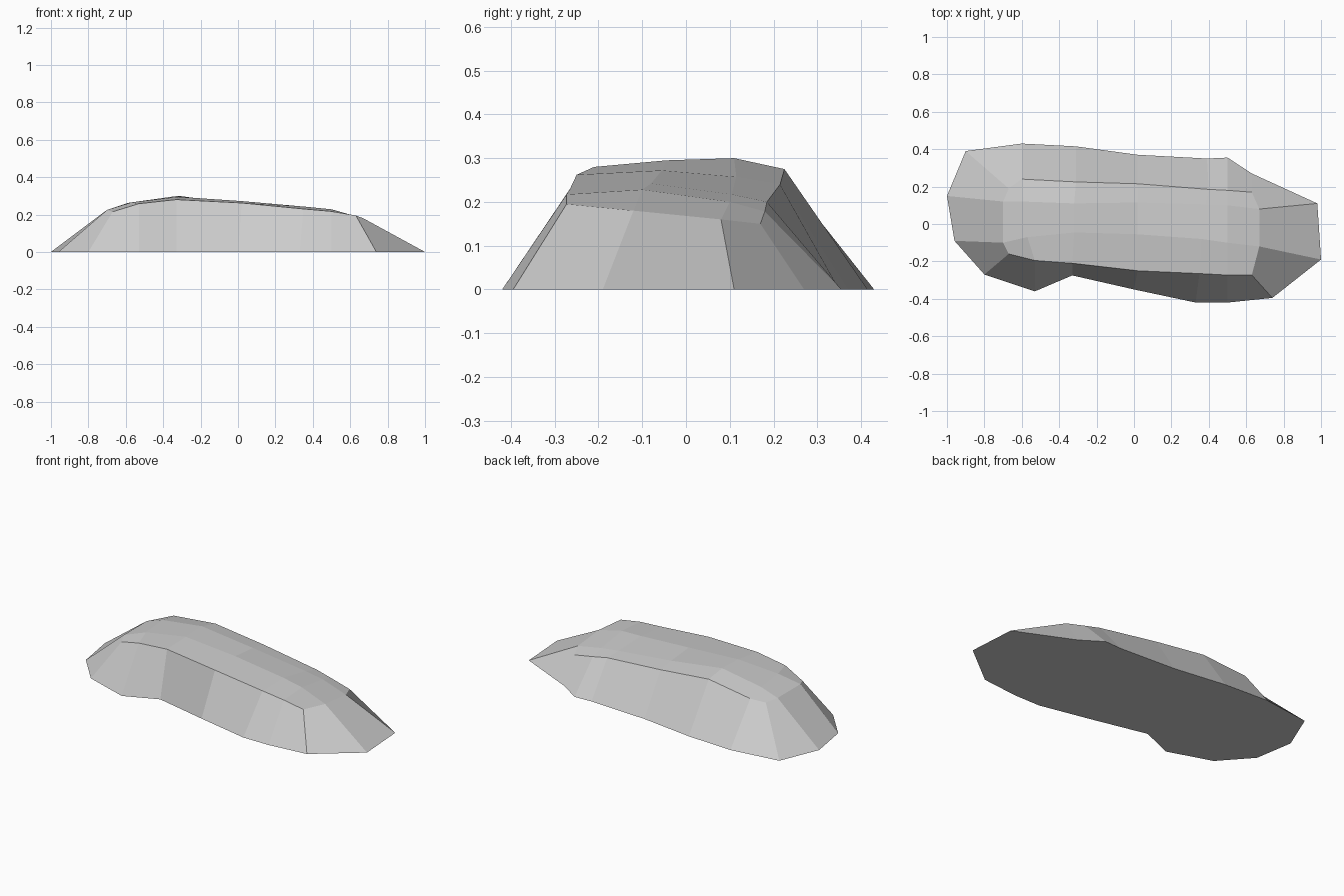
import bpy
import bmesh

# Remove the default object
default_cube = bpy.data.objects.get("Cube")
if default_cube:
    bpy.data.objects.remove(default_cube, do_unlink=True)


def make_material(name, grey):
    material = bpy.data.materials.new(name)
    material.use_nodes = True
    colour = (grey, grey, grey, 1)
    material.diffuse_color = colour
    shader = material.node_tree.nodes["Principled BSDF"]
    shader.inputs["Base Color"].default_value = colour
    shader.inputs["Roughness"].default_value = 1
    return material


# Lengthwise contour lines of the rock, each running from right end to left end
base_front = [(-.8, -.27), (-.53, -.36), (-.33, -.275), (0, -.35),
              (.33, -.42), (.5, -.42), (.74, -.395)]
base_back = [(-.9, .39), (-.6, .43), (-.31, .415), (.02, .37),
             (.39, .35), (.5, .355), (.63, .27)]
shoulder_front = [(-.67, -.16, .215), (-.53, -.195, .258), (-.33, -.21, .28),
                  (.02, -.25, .262), (.35, -.265, .23), (.5, -.273, .217),
                  (.63, -.273, .195)]
crown_front = [(-.7, -.1, .225), (-.57, -.07, .265), (-.32, -.045, .295),
               (.02, -.055, .272), (.36, -.08, .242), (.5, -.1, .228),
               (.67, -.12, .18)]
crown_back = [(-.7, .12, .225), (-.59, .12, .262), (-.32, .11, .3),
              (.02, .115, .257), (.38, .105, .217), (.5, .1, .2),
              (.67, .08, .16)]
shoulder_back = [(-.67, .19, .215), (-.6, .24, .24), (-.31, .225, .275),
                 (.02, .215, .24), (.4, .185, .2), (.5, .18, .178),
                 (.63, .17, .15)]

# Ground points where the two ends of the crown run out
right_toes = [(-.96, -.09), (-1, .15)]
left_toes = [(1, -.19), (.98, .11)]

mesh_builder = bmesh.new()


def add_points(points):
    return [mesh_builder.verts.new((p[0], p[1], p[2] if len(p) > 2 else 0))
            for p in points]


contours = [add_points(line) for line in (
    base_front, shoulder_front, crown_front,
    crown_back, shoulder_back, base_back)]
right_end = add_points(right_toes)
left_end = add_points(left_toes)

# Sides and top: bridge each contour to the next
for lower, upper in zip(contours, contours[1:]):
    for i in range(len(lower) - 1):
        mesh_builder.faces.new((lower[i], lower[i + 1], upper[i + 1], upper[i]))

# Sloping ends: bridge the top edge down to the ground
for index, toes in ((0, right_end), (-1, left_end)):
    ground = [contours[0][index], *toes, contours[-1][index]]
    rim = [line[index] for line in contours[1:-1]]
    for i in range(len(rim) - 1):
        mesh_builder.faces.new((ground[i], ground[i + 1], rim[i + 1], rim[i]))

# Flat underside closes the outline
outline = contours[0] + left_end + contours[-1][::-1] + right_end[::-1]
mesh_builder.faces.new(outline)
bmesh.ops.recalc_face_normals(mesh_builder, faces=mesh_builder.faces)

# Finished rock with flat facets
rock_mesh = bpy.data.meshes.new("flat_rock")
mesh_builder.to_mesh(rock_mesh)
mesh_builder.free()
rock_mesh.materials.append(make_material("stone grey", .6))
rock = bpy.data.objects.new("flat_rock", rock_mesh)
bpy.context.collection.objects.link(rock)
